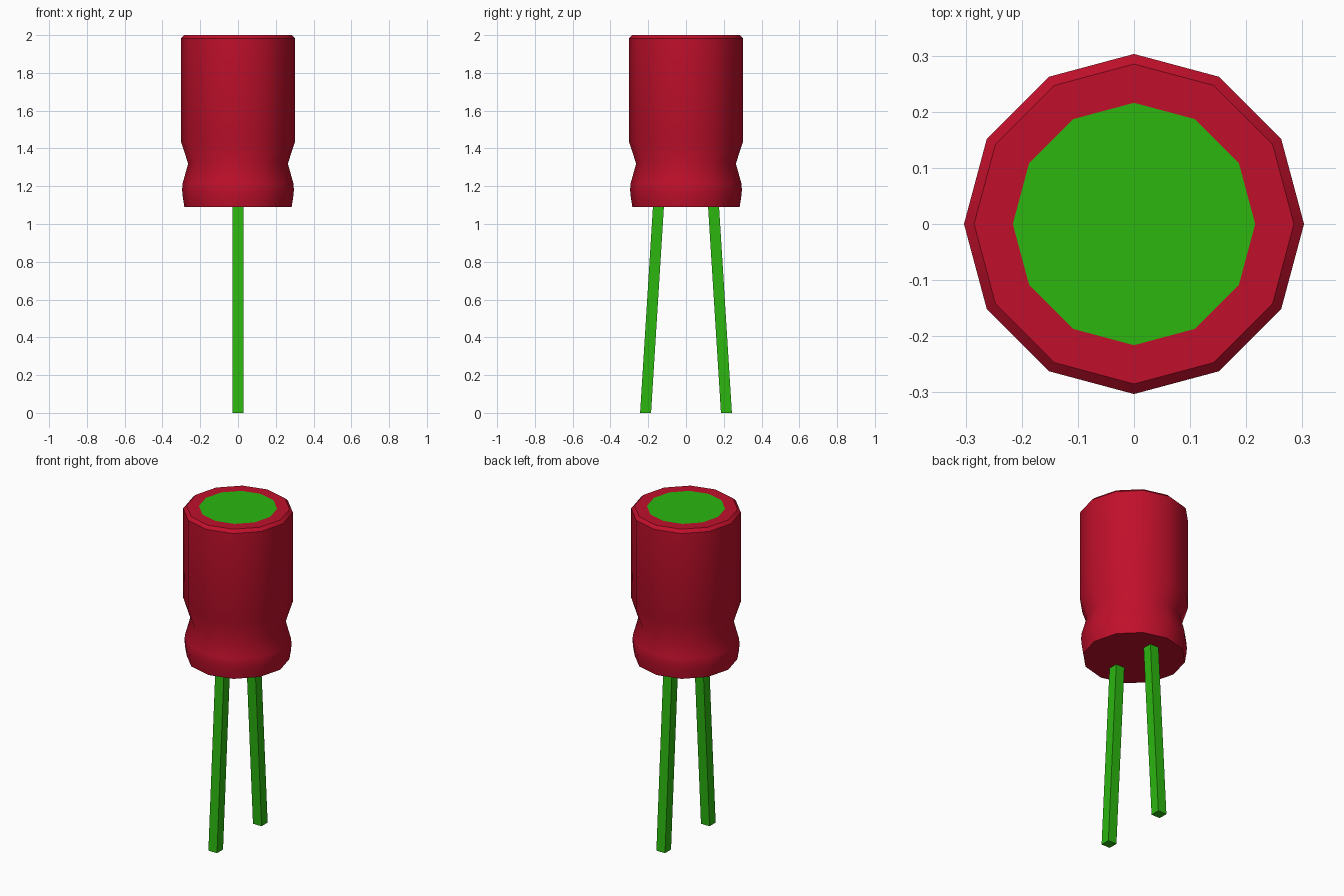
import bpy, bmesh, math
from mathutils import Vector

if "Cube" in bpy.data.objects:
    bpy.data.objects.remove(bpy.data.objects["Cube"])

SIDES = 12


def material(name, color):
    m = bpy.data.materials.new(name)
    m.diffuse_color = (*color, 1)
    m.use_nodes = True
    m.node_tree.nodes["Principled BSDF"].inputs["Base Color"].default_value = m.diffuse_color
    return m


red = material("red_sleeve", (0.53, 0.005, 0.024))
green = material("green_metal", (0.025, 0.47, 0.005))


def make_object(name, bm, mat):
    mesh = bpy.data.meshes.new(name)
    bm.to_mesh(mesh)
    bm.free()
    mesh.materials.append(mat)
    ob = bpy.data.objects.new(name, mesh)
    bpy.context.collection.objects.link(ob)
    return ob


def ring(bm, r, z):
    return [bm.verts.new((r * math.cos(a), r * math.sin(a), z))
            for a in (2 * math.pi * i / SIDES for i in range(SIDES))]


def bridge(bm, a, b):
    for i in range(len(a)):
        j = (i + 1) % len(a)
        bm.faces.new((a[i], a[j], b[j], b[i]))


# Sleeve: turned profile with pinched neck and a flat rim around the cap
profile = [(0.284, 1.09), (0.292, 1.14), (0.296, 1.18), (0.293, 1.215),
           (0.264, 1.32), (0.303, 1.44), (0.303, 1.982), (0.285, 2.0),
           (0.216, 2.0)]
bm = bmesh.new()
rings = [ring(bm, r, z) for r, z in profile]
for lower, upper in zip(rings, rings[1:]):
    bridge(bm, lower, upper)
bm.faces.new(rings[0][::-1])
sleeve = make_object("sleeve", bm, red)
bpy.context.view_layer.objects.active = sleeve
sleeve.select_set(True)
bpy.ops.object.shade_smooth_by_angle(angle=math.radians(35))

# Metal cap, flush with the rim
bm = bmesh.new()
bm.faces.new(ring(bm, 0.216, 2.0))
make_object("top_cap", bm, green)

# Splayed square leads
H = 0.029
for name, s in (("front_lead", -1), ("back_lead", 1)):
    bm = bmesh.new()
    ends = [[bm.verts.new(Vector((dx * H, s * y + dy * H, z)))
             for dx, dy in ((-1, -1), (1, -1), (1, 1), (-1, 1))]
            for y, z in ((0.214, 0.0), (0.146, 1.09))]
    bridge(bm, *ends)
    bm.faces.new(ends[0][::-1])
    bm.faces.new(ends[1])
    make_object(name, bm, green)
